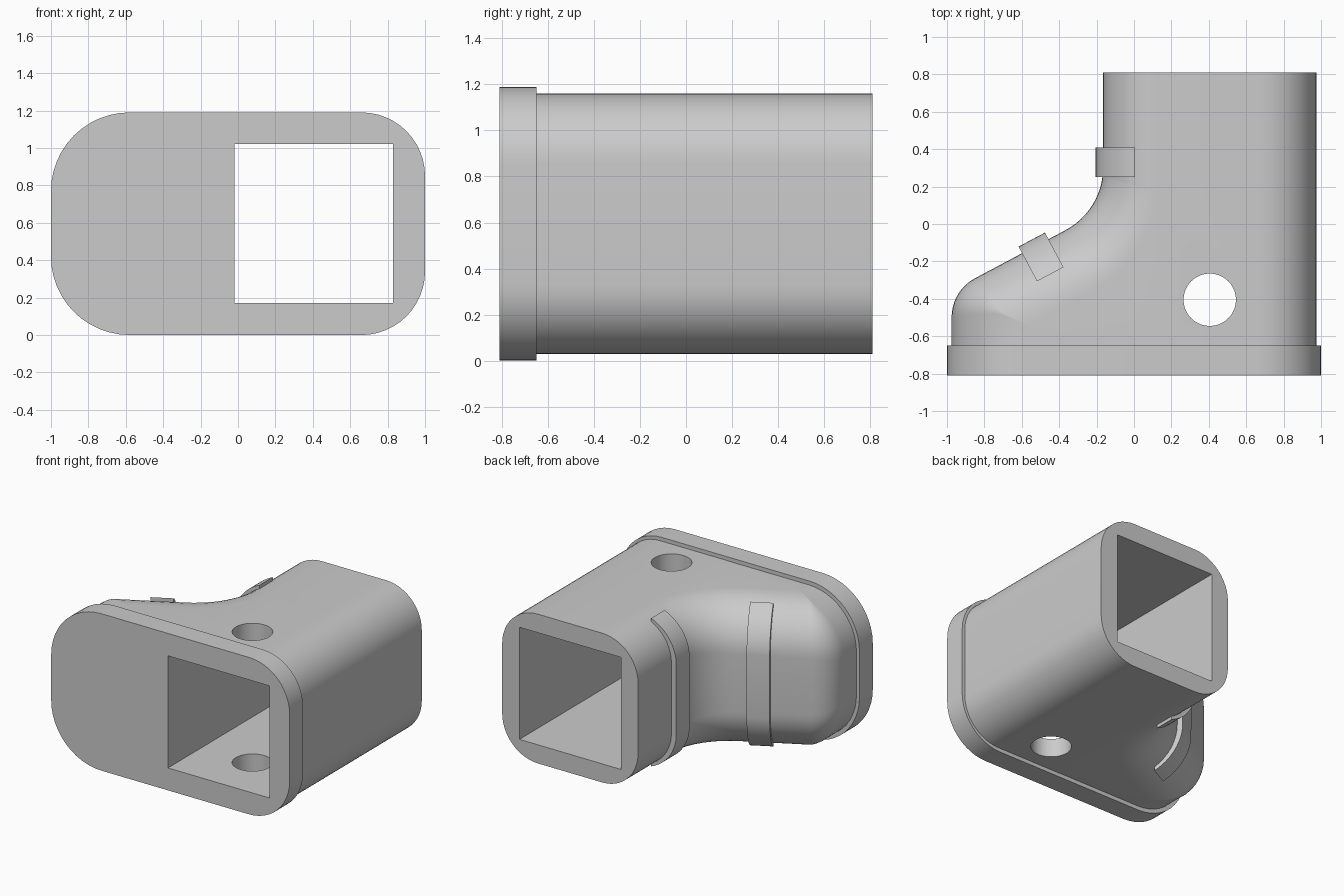
import bpy, bmesh, math
from mathutils import Vector

cube = bpy.data.objects.get("Cube")
if cube:
    bpy.data.objects.remove(cube)

MID = 0.595     # height of the centre line
grey = bpy.data.materials.new("plain_grey")
grey.use_nodes = True
COLOUR = (0.6, 0.6, 0.6, 1)
grey.diffuse_color = COLOUR
grey.node_tree.nodes["Principled BSDF"].inputs["Base Color"].default_value = COLOUR


def fillet(before, corner, after, radius, steps=12):
    """Arc that rounds one corner of a 2D path."""
    a = (before - corner).normalized()
    b = (after - corner).normalized()
    half = a.angle(b) / 2
    centre = corner + (a + b).normalized() * radius / math.sin(half)
    reach = radius / math.tan(half)
    start = (corner + a * reach - centre).normalized()
    end = (corner + b * reach - centre).normalized()
    return [centre + start.slerp(end, i / steps) * radius for i in range(steps + 1)]


def rounded_box(x0, x1, half, left, right):
    """Outline in x and z with separate left and right corner radii."""
    c = [Vector(p) for p in ((x0, -half), (x1, -half), (x1, half), (x0, half))]
    radii = (left, right, right, left)
    return [p for i in range(4) for p in fillet(c[i - 1], c[i], c[(i + 1) % 4], radii[i])]


def loft(name, rings):
    """Solid skin through closed rings of equal length."""
    bm = bmesh.new()
    rows = [[bm.verts.new(p) for p in ring] for ring in rings]
    for low, high in zip(rows, rows[1:]):
        for i in range(len(low)):
            bm.faces.new((low[i - 1], low[i], high[i], high[i - 1]))
    bm.faces.new(rows[0])
    bm.faces.new(rows[-1])
    bmesh.ops.recalc_face_normals(bm, faces=bm.faces)
    mesh = bpy.data.meshes.new(name)
    bm.to_mesh(mesh)
    bm.free()
    obj = bpy.data.objects.new(name, mesh)
    bpy.context.collection.objects.link(obj)
    mesh.materials.append(grey)
    return obj


def prism(name, outline, y0, y1):
    return loft(name, [[(p[0], y, MID + p[1]) for p in outline] for y in (y0, y1)])


def band(name, origin, along, inward, radius, width):
    """Raised strap that wraps the outer side of the bend."""
    limit = math.acos((radius - 0.17) / (radius + 0.04))
    rings = []
    for s in (-width / 2, width / 2):
        ring = []
        for i in range(33):
            a = limit * (i / 16 - 1)
            depth = radius - (radius + 0.04) * math.cos(a)
            z = (radius + 0.02) * math.sin(a)
            z += math.copysign(HALF - radius, a) if i != 16 else 0
            p = origin + along * s + inward * depth
            ring.append((p.x, p.y, MID + z))
        rings.append(ring)
    return loft(name, rings)


# Straight tube and front flange
HALF = 0.566
tube = prism("straight_tube", rounded_box(-0.165, 0.975, HALF, 0.3, 0.3), -0.65, 0.81)
flange = prism("front_flange", rounded_box(-1, 1, MID, 0.42, 0.34), -0.81, -0.65)

# Side bend: plan outline stepped inwards towards the rounded top and bottom
along = Vector((math.cos(math.radians(28)), math.sin(math.radians(28))))
inward = Vector((along.y, -along.x))
edge = Vector((-0.85, -0.29))
R_FRONT, R_SLANT, R_BACK = 0.4, 0.35, 0.3


def bend_ring(angle, side):
    k = 1 - math.cos(angle)
    left, right = -0.975 + R_FRONT * k, -0.165 + R_BACK * k
    base = edge + inward * R_SLANT * k
    on_slant = lambda x: base + along * ((x - base.x) / along.x)
    first, last = Vector((left, -0.7)), Vector((right, 0.35))
    c1, c2 = on_slant(left), on_slant(right)
    path = [first] + fillet(first, c1, c2, max(0.235 - R_SLANT * k, 0.01))
    path += fillet(c1, c2, last, 0.38 + R_BACK * k) + [last]
    path += [Vector((0.2, 0.35)), Vector((0.2, -0.7))]
    ring = []
    for i, p in enumerate(path):
        t = min(i / (len(path) - 3), 1) if i < len(path) - 1 else 0
        r = R_FRONT + (R_BACK - R_FRONT) * t
        ring.append((p.x, p.y, MID + side * (HALF - 0.001 - r + r * math.sin(angle))))
    return ring


quarter = [math.pi / 2 * i / 12 for i in range(13)]
bend = loft("side_bend", [bend_ring(a, -1) for a in reversed(quarter)]
            + [bend_ring(a, 1) for a in quarter])

# Raised straps
back_band = band("back_band", Vector((-0.165, 0.33)), Vector((0, 1)), Vector((1, 0)), R_BACK, 0.16)
slant_band = band("slant_band", edge + along * 0.365, along, inward, R_SLANT, 0.16)


# Square duct and vertical bolt hole
def duct(name, extra):
    lo, hi = 0.17 - MID - extra, 1.02 - MID + extra
    x0, x1 = -0.02 - extra, 0.83 + extra
    return prism(name, [(x0, lo), (x1, lo), (x1, hi), (x0, hi)], -1, 1)


duct_cutter = duct("duct_cutter", 0)
wide_cutter = duct("wide_duct_cutter", 0.015)
circle = [2 * math.pi * i / 48 for i in range(48)]
hole_cutter = loft("hole_cutter", [[(0.405 + 0.14 * math.cos(a), -0.405 + 0.14 * math.sin(a), z)
                                    for a in circle] for z in (-0.2, 1.4)])
cuts = {tube: [duct_cutter, hole_cutter], flange: [duct_cutter],
        bend: [wide_cutter], back_band: [wide_cutter], slant_band: []}
for part, cutters in cuts.items():
    for cutter in cutters:
        mod = part.modifiers.new("cut", 'BOOLEAN')
        mod.operation, mod.solver, mod.object = 'DIFFERENCE', 'EXACT', cutter

# Bake the cuts, then shade with sharp edges kept
bpy.context.view_layer.update()
graph = bpy.context.evaluated_depsgraph_get()
baked = {p: bpy.data.meshes.new_from_object(p.evaluated_get(graph)) for p in cuts}
for part, mesh in baked.items():
    part.modifiers.clear()
    part.data = mesh
for cutter in (duct_cutter, wide_cutter, hole_cutter):
    bpy.data.objects.remove(cutter)
bpy.ops.object.select_all(action='DESELECT')
for part in cuts:
    part.select_set(True)
bpy.context.view_layer.objects.active = tube
bpy.ops.object.shade_smooth_by_angle(angle=math.radians(30))
